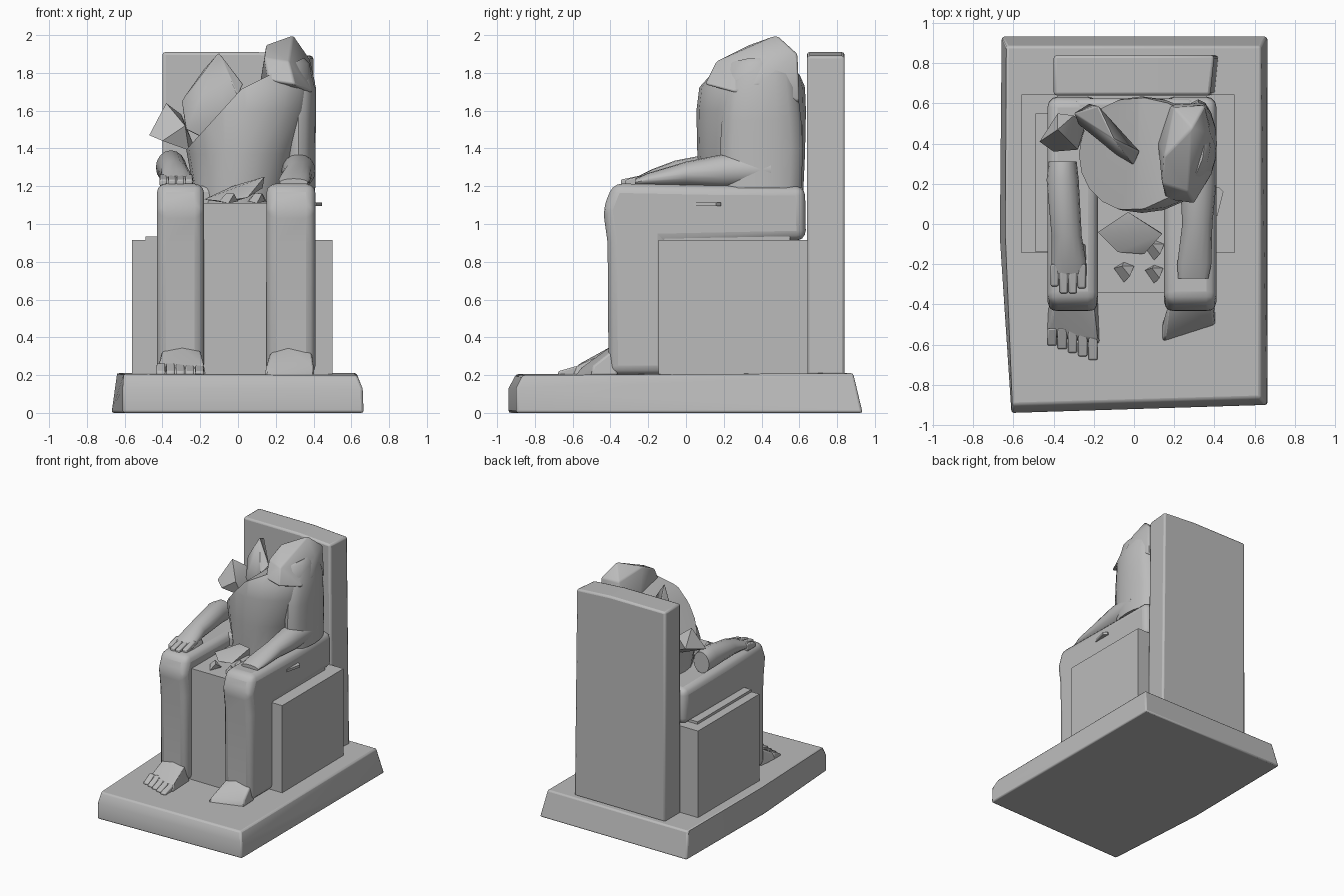
import bpy, bmesh, math
from mathutils import Vector

old = bpy.data.objects.get("Cube")
if old:
    bpy.data.objects.remove(old, do_unlink=True)

stone = bpy.data.materials.new("grey_stone")
stone.use_nodes = True
GREY = (0.5, 0.5, 0.5, 1)
stone.diffuse_color = GREY
stone.node_tree.nodes["Principled BSDF"].inputs["Base Color"].default_value = GREY


def finish(name, bm, bevel=0, segments=3, angle=45):
    bmesh.ops.recalc_face_normals(bm, faces=bm.faces[:])
    me = bpy.data.meshes.new(name)
    bm.to_mesh(me)
    bm.free()
    me.materials.append(stone)
    ob = bpy.data.objects.new(name, me)
    bpy.context.collection.objects.link(ob)
    if bevel:
        mod = ob.modifiers.new("Worn edges", "BEVEL")
        mod.width, mod.segments = bevel, segments
    bpy.ops.object.select_all(action="DESELECT")
    ob.select_set(True)
    bpy.context.view_layer.objects.active = ob
    bpy.ops.object.shade_smooth_by_angle(angle=math.radians(angle))
    return ob


def hull(name, points, bevel=0, angle=30):
    bm = bmesh.new()
    for p in points:
        bm.verts.new(p)
    res = bmesh.ops.convex_hull(bm, input=bm.verts[:])
    bmesh.ops.delete(bm, geom=[v for v in bm.verts if not v.link_faces], context="VERTS")
    bmesh.ops.dissolve_limit(bm, angle_limit=0.02, verts=bm.verts[:], edges=bm.edges[:])
    return finish(name, bm, bevel, 2, angle)


def box(name, x, y, z, bevel=0):
    return hull(name, [(a, b, c) for a in x for b in y for c in z], bevel)


def extrude_x(name, profile, x0, x1, bevel):
    bm = bmesh.new()
    face = bm.faces.new([bm.verts.new((x0, y, z)) for y, z in profile])
    geo = bmesh.ops.extrude_face_region(bm, geom=[face])["geom"]
    moved = [v for v in geo if isinstance(v, bmesh.types.BMVert)]
    bmesh.ops.translate(bm, verts=moved, vec=(x1 - x0, 0, 0))
    return finish(name, bm, bevel)


def loft(name, rings, axis="z", cuts=(), sides=16):
    """Skin elliptical rings (centre x, y, z, radius a, radius b) along an axis."""
    bm = bmesh.new()
    loops = []
    for x, y, z, a, b in rings:
        loop = []
        for i in range(sides):
            t = math.tau * i / sides
            u, w = a * math.cos(t), b * math.sin(t)
            off = (u, w, 0) if axis == "z" else (u, 0, w)
            loop.append(bm.verts.new(Vector((x, y, z)) + Vector(off)))
        loops.append(loop)
    for lo, hi in zip(loops, loops[1:]):
        for i in range(sides):
            j = (i + 1) % sides
            bm.faces.new((lo[i], lo[j], hi[j], hi[i]))
    bm.faces.new(loops[0])
    bm.faces.new(loops[-1])
    for co, no in cuts:
        geo = bm.verts[:] + bm.edges[:] + bm.faces[:]
        bmesh.ops.bisect_plane(bm, geom=geo, plane_co=co, plane_no=no, clear_outer=True)
        bmesh.ops.holes_fill(bm, edges=[e for e in bm.edges if e.is_boundary])
    return finish(name, bm)


# Plinth with a skewed, sloping edge
hull("plinth", [(-.66, .935, 0), (.665, .935, 0), (.665, -.9, 0), (-.61, -.94, 0),
                (-.67, -.05, 0), (-.61, -.94, .13), (.66, -.9, .13),
                (-.635, .885, .21), (.63, .885, .21), (.63, -.865, .2),
                (-.605, -.9, .205), (-.64, -.05, .21)], .012)

# Throne
hull("throne_back", [(-.4, .64, .2), (.4, .64, .2), (.42, .84, .2), (-.4, .84, .2),
                     (-.4, .64, 1.91), (.1, .64, 1.91), (.1, .84, 1.91), (-.4, .84, 1.91),
                     (.38, .64, 1.89), (.4, .84, 1.89)], .015)
box("throne_seat", (-.56, .5), (-.145, .645), (.2, .915))
box("seat_ledge", (-.49, .4), (-.14, .55), (.2, .935))
box("throne_front", (-.2, .18), (-.34, .3), (.2, 1.11))

# Legs: shin, knee and thigh in one bent profile
leg = [(-.41, .2), (-.415, .9), (-.44, 1.08), (-.385, 1.215), (.1, 1.205),
       (.63, 1.2), (.635, .915), (-.1, .9), (-.1, .2)]
extrude_x("right_leg", leg, -.43, -.18, .05)
extrude_x("left_leg", leg, .15, .41, .05)
box("hips", (-.3, .3), (.15, .625), (.915, 1.2), .03)

# Feet, the right one with toes, the left one broken off
hull("right_foot", [(-.42, -.36, .2), (-.18, -.36, .2), (-.4, -.4, .33), (-.2, -.4, .33),
                    (-.3, -.4, .35), (-.435, -.56, .2), (-.17, -.6, .2),
                    (-.42, -.55, .235), (-.18, -.58, .25), (-.43, -.45, .2)], .012)
for i in range(5):
    x, tip = -.408 + .051 * i, -.605 - .018 * i
    hull("right_toe", [(x + s * .023, y, z) for s in (-1, 1)
                       for y, z in ((-.52, .2), (tip, .2), (tip, .22), (-.52, .265))], .008)
hull("left_foot", [(.2, -.38, .2), (.4, -.36, .2), (.17, -.4, .32), (.39, -.4, .32),
                   (.27, -.4, .35), (.405, -.5, .2), (.14, -.585, .2),
                   (.4, -.49, .25), (.15, -.56, .235), (.14, -.5, .2)], .01)

# Torso, broken diagonally from the right waist to the left shoulder
loft("torso", [(0, .36, .95, .3, .26), (0, .35, 1.15, .23, .27), (.02, .345, 1.37, .29, .285),
               (.04, .345, 1.6, .345, .29), (.055, .35, 1.72, .34, .28),
               (.08, .38, 1.85, .3, .22), (.1, .4, 1.93, .2, .16)],
     cuts=[((-.25, .3, 1.42), (-1.1, 0, 1)), ((.05, .3, 1.73), (-.5, 0, 1))], sides=20)
hull("left_shoulder", [(.16, .12, 1.76), (.3, .1, 1.74), (.14, .2, 1.88), (.27, .16, 1.86),
                       (.15, .34, 1.95), (.27, .34, 1.94), (.29, .48, 2), (.2, .58, 1.9),
                       (.35, .59, 1.9), (.38, .45, 1.87), (.41, .38, 1.74), (.36, .6, 1.65),
                       (.15, .6, 1.6), (.33, .25, 1.82), (.39, .25, 1.7), (.12, .4, 1.76)], .01, 50)

# Left arm resting on the thigh, hand missing
loft("left_upper_arm", [(.32, .4, 1.19, .09, .21), (.32, .4, 1.4, .09, .22),
                        (.32, .4, 1.55, .093, .21), (.325, .4, 1.72, .088, .19),
                        (.31, .42, 1.84, .07, .15)])
loft("left_forearm", [(.32, .45, 1.29, .09, .09), (.32, .2, 1.28, .09, .09),
                      (.315, 0, 1.265, .075, .065), (.3, -.2, 1.235, .085, .035),
                      (.295, -.27, 1.22, .075, .02)], "y")

# Right forearm, broken behind the elbow, with fingers over the knee
loft("right_forearm", [(-.355, .31, 1.29, .07, .085), (-.355, .22, 1.3, .08, .09),
                       (-.335, -.06, 1.27, .075, .065), (-.325, -.18, 1.245, .085, .045),
                       (-.325, -.25, 1.225, .09, .03)], "y")
for i in range(4):
    x, tip = -.395 + .045 * i, (-.31, -.345, -.345, -.32)[i]
    hull("right_finger", [(x + s * .02, y, z) for s in (-1, 1)
                          for y, z in ((-.2, 1.2), (tip, 1.2), (tip, 1.235), (-.2, 1.265))], .008)
hull("right_thumb", [(-.24, -.1, 1.2), (-.26, -.1, 1.26), (-.28, -.1, 1.2),
                     (-.23, -.26, 1.2), (-.25, -.27, 1.235), (-.27, -.25, 1.2)], .006)

# Loose fragments of the right shoulder and upper arm
hull("right_shoulder_fragment", [(-.1, .42, 1.91), (.03, .36, 1.74), (0, .29, 1.68),
                                 (-.2, .45, 1.46), (-.28, .5, 1.5), (-.3, .55, 1.65),
                                 (-.18, .59, 1.82), (-.22, .6, 1.6), (-.07, .33, 1.6)], .008, 50)
hull("right_arm_fragment", [(-.38, .47, 1.64), (-.3, .54, 1.58), (-.24, .5, 1.43),
                            (-.26, .42, 1.39), (-.47, .41, 1.47), (-.4, .36, 1.44),
                            (-.28, .37, 1.52), (-.38, .55, 1.5)])

# Rubble on the lap and a lug beside the thigh
hull("lap_rubble", [(-.18, -.04, 1.13), (-.03, .06, 1.2), (.14, -.05, 1.25), (.05, -.15, 1.14),
                    (-.08, -.14, 1.12), (.13, -.04, 1.19), (-.05, -.03, 1.11)])
for x, y, r in ((.1, -.13, .05), (-.05, -.24, .05), (.1, -.25, .045)):
    hull("lap_chip", [(x - r, y + .02, 1.12), (x + r, y + .03, 1.12), (x, y - r, 1.11),
                      (x - .01, y + .03, 1.165), (x + r * .6, y - .02, 1.16), (x, y + r, 1.11)])
hull("thigh_lug", [(x, y, z) for x, y in ((.38, .04), (.415, .04), (.445, .16), (.42, .185), (.38, .18))
                   for z in (1.095, 1.115)])
